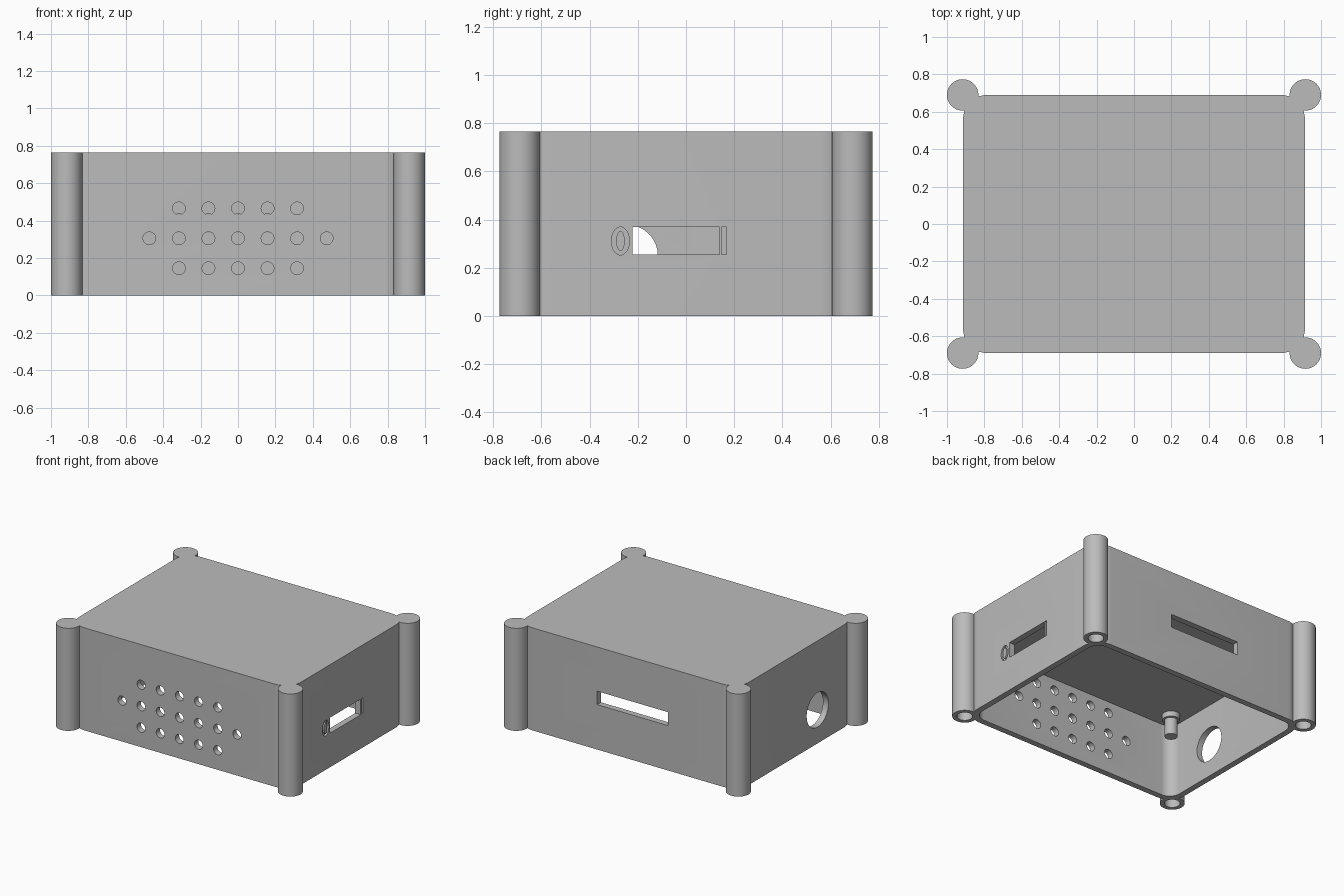
import bpy
import bmesh
import math
from mathutils import Vector

cube = bpy.data.objects.get("Cube")
if cube:
    bpy.data.objects.remove(cube, do_unlink=True)

grey = bpy.data.materials.new("plain_grey")
grey.use_nodes = True
grey.diffuse_color = (0.5, 0.5, 0.5, 1)
grey.node_tree.nodes["Principled BSDF"].inputs["Base Color"].default_value = (0.5, 0.5, 0.5, 1)

HX, HY, HEIGHT = 0.914, 0.69, 0.765   # case half sizes and height
WALL, CEILING = 0.045, 0.55           # wall thickness, underside of the lid
POST_R = 0.084


def oval(cx, cy, rx, ry, n=40):
    return [(cx + rx * math.cos(2 * math.pi * i / n),
             cy + ry * math.sin(2 * math.pi * i / n)) for i in range(n)]


def rect(x0, x1, y0, y1):
    return [(x0, y0), (x1, y0), (x1, y1), (x0, y1)]


def rounded_rect(hx, hy, r, steps=10):
    pts = []
    for k, (sx, sy) in enumerate([(1, 1), (-1, 1), (-1, -1), (1, -1)]):
        for i in range(steps + 1):
            a = math.pi / 2 * (k + i / steps)
            pts.append((sx * (hx - r) + r * math.cos(a), sy * (hy - r) + r * math.sin(a)))
    return pts


def prism(bm, outline, axis, lo, hi):
    """Extrude a flat outline along an axis, from lo to hi."""
    place = {"x": lambda u, v: (lo, u, v),
             "y": lambda u, v: (u, lo, v),
             "z": lambda u, v: (u, v, lo)}[axis]
    face = bm.faces.new([bm.verts.new(place(u, v)) for u, v in outline])
    out = bmesh.ops.extrude_face_region(bm, geom=[face])
    move = Vector([hi - lo if a == axis else 0 for a in "xyz"])
    bmesh.ops.translate(bm, vec=move, verts=[g for g in out["geom"] if isinstance(g, bmesh.types.BMVert)])


def make(name, prisms):
    bm = bmesh.new()
    for p in prisms:
        prism(bm, *p)
    bmesh.ops.recalc_face_normals(bm, faces=bm.faces)
    mesh = bpy.data.meshes.new(name)
    bm.to_mesh(mesh)
    bm.free()
    mesh.materials.append(grey)
    obj = bpy.data.objects.new(name, mesh)
    bpy.context.scene.collection.objects.link(obj)
    return obj


def combine(target, other, operation):
    """Apply a boolean and discard the helper."""
    other.hide_render = True
    mod = target.modifiers.new(operation, "BOOLEAN")
    mod.operation, mod.solver, mod.object = operation, "EXACT", other
    bpy.context.view_layer.update()
    graph = bpy.context.evaluated_depsgraph_get()
    mesh = bpy.data.meshes.new_from_object(target.evaluated_get(graph))
    target.modifiers.clear()
    target.data = mesh
    bpy.data.objects.remove(other, do_unlink=True)


def smooth(obj):
    bpy.ops.object.select_all(action="DESELECT")
    obj.select_set(True)
    bpy.context.view_layer.objects.active = obj
    bpy.ops.object.shade_smooth_by_angle(angle=math.radians(30))


corners = [(sx, sy) for sx in (-1, 1) for sy in (-1, 1)]

# Rounded case with a round column on each corner
case = make("case", [(rounded_rect(HX, HY, 0.13), "z", 0, HEIGHT)])
columns = make("columns", [(oval(sx * (1 - POST_R), sy * HY, POST_R, POST_R, 48), "z", 0, HEIGHT)
                           for sx, sy in corners])
combine(case, columns, "UNION")

# Open underside
cavity = make("cavity", [(rounded_rect(HX - WALL, HY - WALL, 0.085), "z", -0.1, CEILING)])
combine(case, cavity, "DIFFERENCE")

# Screw holes, front vents, rear slot, side openings and shallow switch marks
cuts = [(oval(sx * (1 - POST_R), sy * HY, 0.053, 0.053), "z", -0.1, 0.5) for sx, sy in corners]
for row, half in ((0.145, 2), (0.305, 3), (0.465, 2)):
    cuts += [(oval(i * 0.158, row, 0.034, 0.034, 32), "y", -HY - 0.05, -HY + 0.1)
             for i in range(-half, half + 1)]
cuts += [
    (rect(-0.335, 0.25, 0.335, 0.435), "y", HY - 0.1, HY + 0.05),
    (oval(-0.245, 0.25, 0.128, 0.128, 64), "x", -HX - 0.05, -HX + 0.1),
    (rect(-0.222, 0.14, 0.254, 0.37), "x", HX - 0.1, HX + 0.05),
    (oval(-0.272, 0.311, 0.037, 0.058), "x", HX - 0.015, HX + 0.05),
    (rect(0.148, 0.168, 0.254, 0.37), "x", HX - 0.015, HX + 0.05),
]
combine(case, make("openings", cuts), "DIFFERENCE")
smooth(case)

# Island in the middle of the oval switch mark
smooth(make("switch_mark_centre", [(oval(-0.272, 0.311, 0.018, 0.041), "x", HX - 0.02, HX)]))

# Stepped mounting pegs under the lid
for sx, sy in corners:
    side = ("front_" if sy < 0 else "back_") + ("left" if sx > 0 else "right")
    x, y = sx * 0.757, sy * 0.512
    smooth(make(side + "_peg", [(oval(x, y, 0.061, 0.061), "z", CEILING - 0.04, CEILING + 0.01),
                                (oval(x, y, 0.044, 0.044), "z", CEILING - 0.165, CEILING - 0.03)]))
